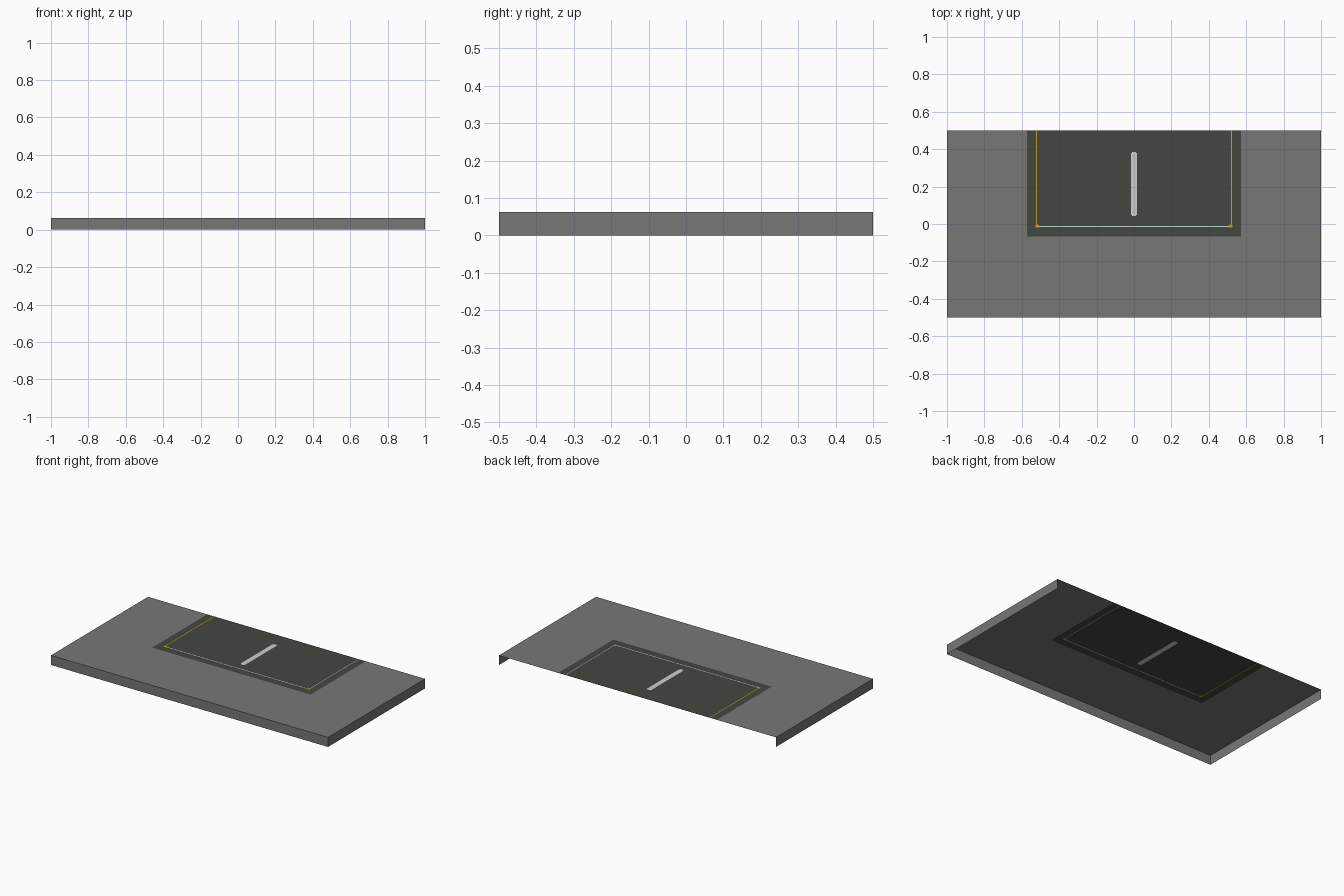
import bpy, bmesh

if "Cube" in bpy.data.objects:
    bpy.data.objects.remove(bpy.data.objects["Cube"])

H = 0.0625          # slab height
X, Y = 1.0, 0.5     # half sizes


def material(name, rgb):
    m = bpy.data.materials.new(name)
    m.diffuse_color = (*rgb, 1)
    m.use_nodes = True
    m.node_tree.nodes["Principled BSDF"].inputs["Base Color"].default_value = m.diffuse_color
    return m


MATS = [material("grey", (0.185, 0.185, 0.183)),
        material("dark_green_grey", (0.055, 0.063, 0.052)),
        material("pale_grey", (0.60, 0.62, 0.60)),
        material("gold", (0.60, 0.32, 0.015)),
        material("line_grey", (0.40, 0.38, 0.30))]

# Painted regions of the top: x0, x1, y0, y1, material (later ones win)
REGIONS = [
    (-0.572, 0.572, -0.068, Y, 1),          # dark panel
    (-0.521, 0.521, -0.015, -0.010, 2),     # front border line
    (-0.524, -0.519, -0.010, Y, 3),         # left border line
    (0.519, 0.524, -0.010, Y, 4),           # right border line
    (-0.526, -0.508, -0.018, -0.002, 3),    # left corner mark
    (0.508, 0.526, -0.018, -0.002, 3),      # right corner mark
    (-0.016, 0.016, 0.048, 0.380, 2),       # centre stripe
    (-0.010, 0.010, 0.042, 0.386, 2),       # rounded stripe ends
]


def finish(name, bm):
    me = bpy.data.meshes.new(name)
    bm.to_mesh(me)
    bm.free()
    for m in MATS:
        me.materials.append(m)
    ob = bpy.data.objects.new(name, me)
    bpy.context.collection.objects.link(ob)


# Top sheet, cut along the region borders and coloured by cell
xs = sorted({-X, X} | {v for r in REGIONS for v in r[0:2]})
ys = sorted({-Y, Y} | {v for r in REGIONS for v in r[2:4]})
bm = bmesh.new()
grid = [[bm.verts.new((x, y, H)) for y in ys] for x in xs]
for i in range(len(xs) - 1):
    for j in range(len(ys) - 1):
        f = bm.faces.new((grid[i][j], grid[i + 1][j],
                          grid[i + 1][j + 1], grid[i][j + 1]))
        c = f.calc_center_median()
        for x0, x1, y0, y1, mat in REGIONS:
            if x0 < c.x < x1 and y0 < c.y < y1:
                f.material_index = mat
finish("top_sheet", bm)

# Side skirt: left, front and right walls; back and underside are open
bm = bmesh.new()
path = [(-X, Y), (-X, -Y), (X, -Y), (X, Y)]
cols = [[bm.verts.new((x, y, z)) for z in (0, H)] for x, y in path]
for a, b in zip(cols, cols[1:]):
    bm.faces.new((a[0], b[0], b[1], a[1]))
finish("side_skirt", bm)
